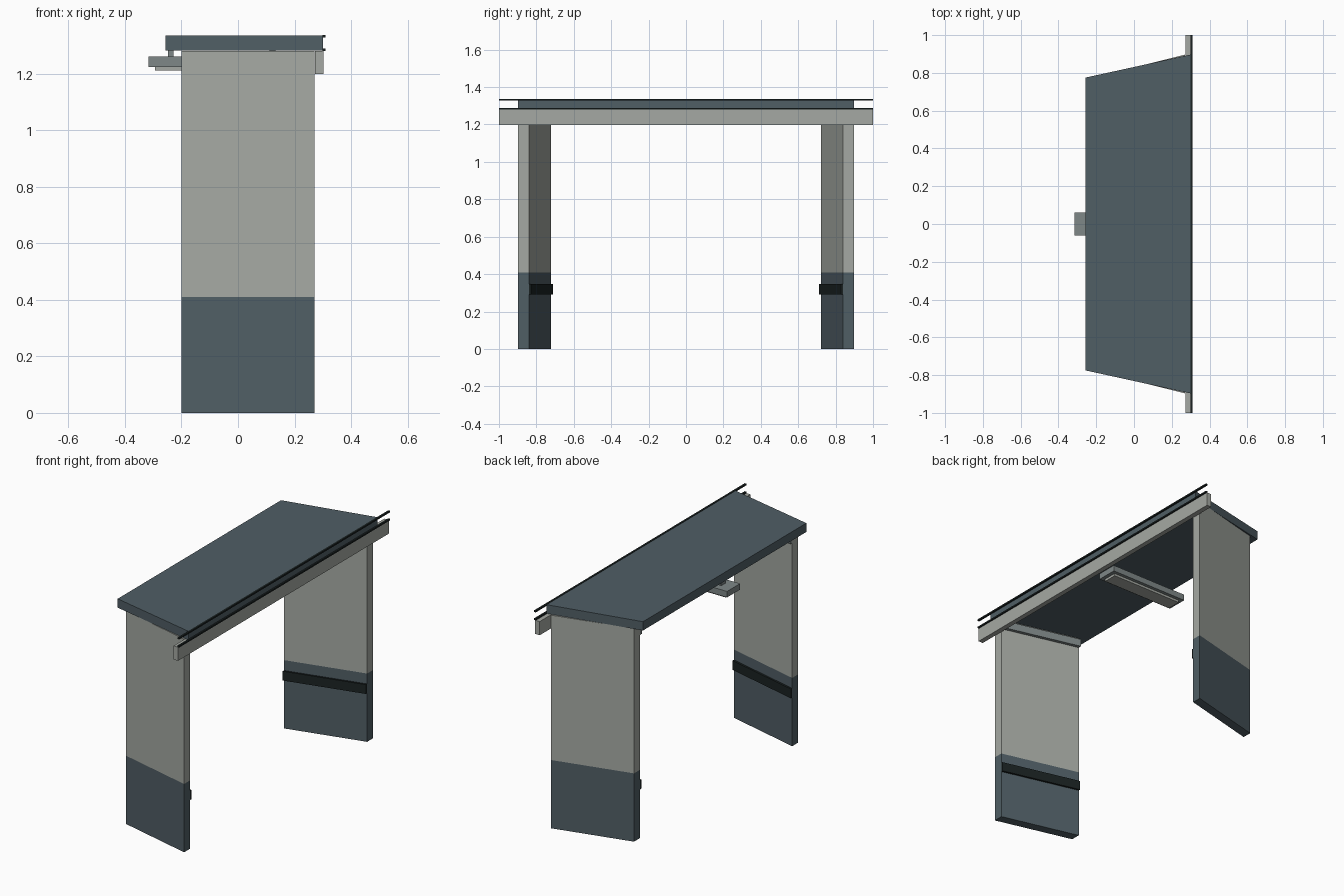
import bpy
import bmesh

if "Cube" in bpy.data.objects:
    bpy.data.objects.remove(bpy.data.objects["Cube"])


def material(name, rgb):
    m = bpy.data.materials.new(name)
    m.diffuse_color = (*rgb, 1.0)
    m.use_nodes = True
    m.node_tree.nodes["Principled BSDF"].inputs["Base Color"].default_value = m.diffuse_color
    return m


LIGHT = material("light grey", (0.376, 0.397, 0.366))
SLATE = material("dark slate", (0.080, 0.112, 0.130))
GREY = material("mid grey", (0.209, 0.242, 0.242))
BLACK = material("near black", (0.0105, 0.016, 0.016))


def prism(name, outline, z0, z1, mats, cut=None):
    """Extrude an xy outline from z0 to z1; cut = height where the second colour starts."""
    bm = bmesh.new()
    base = bm.faces.new([bm.verts.new((x, y, z0)) for x, y in outline])
    new = bmesh.ops.extrude_face_region(bm, geom=[base])["geom"]
    for v in new:
        if isinstance(v, bmesh.types.BMVert):
            v.co.z = z1
    if cut is not None:
        bmesh.ops.bisect_plane(bm, geom=bm.verts[:] + bm.edges[:] + bm.faces[:],
                               plane_co=(0, 0, cut), plane_no=(0, 0, 1))
        for f in bm.faces:
            f.material_index = int(f.calc_center_median().z > cut)
    bmesh.ops.recalc_face_normals(bm, faces=bm.faces[:])
    me = bpy.data.meshes.new(name)
    bm.to_mesh(me)
    bm.free()
    for m in mats:
        me.materials.append(m)
    ob = bpy.data.objects.new(name, me)
    bpy.context.collection.objects.link(ob)
    return ob


def box(name, x0, x1, y0, y1, z0, z1, mat):
    return prism(name, [(x0, y0), (x1, y0), (x1, y1), (x0, y1)], z0, z1, [mat])


def wall_strip(name, side, inner, outer, z0, z1, mats, cut=None):
    """Slanted slab following the splayed wall; inner/outer are offsets from the inner wall face."""
    xb, xf, yb, yf = -0.20, 0.27, 0.722, 0.84
    pts = [(xb, yb + inner), (xf, yf + inner), (xf, yf + outer), (xb, yb + outer)]
    return prism(name, [(x, side * y) for x, y in pts], z0, z1, mats, cut)


# Splayed side walls with dark base, bumper rail and top ledge on the inner face
for side, label in ((-1, "front"), (1, "back")):
    wall_strip(label + "_wall", side, 0, 0.057, 0, 1.28, [SLATE, LIGHT], cut=0.41)
    wall_strip(label + "_bumper_rail", side, -0.012, 0, 0.292, 0.348, [BLACK])
    wall_strip(label + "_top_ledge", side, -0.02, 0, 1.22, 1.265, [GREY])

# Tapered roof slab
prism("roof", [(-0.257, -0.775), (0.30, -0.897), (0.30, 0.897), (-0.257, 0.775)],
      1.282, 1.335, [SLATE])

# Header beam and the two thin trim strips above it
box("header_beam", 0.272, 0.302, -1, 1, 1.198, 1.28, LIGHT)
for name, z in (("lower_trim", 1.28), ("upper_trim", 1.328)):
    box(name, 0.298, 0.31, -1, 1, z, z + 0.009, BLACK)

# Hanging lamp under the roof with its lens and hangers
box("lamp_body", -0.316, 0.20, -0.062, 0.062, 1.224, 1.26, GREY)
box("lamp_lens", -0.293, 0.177, -0.042, 0.042, 1.21, 1.224, LIGHT)
for i, x in enumerate((-0.238, 0.122)):
    box(f"lamp_hanger_{i + 1}", x - 0.01, x + 0.01, -0.02, 0.02, 1.26, 1.282, GREY)
